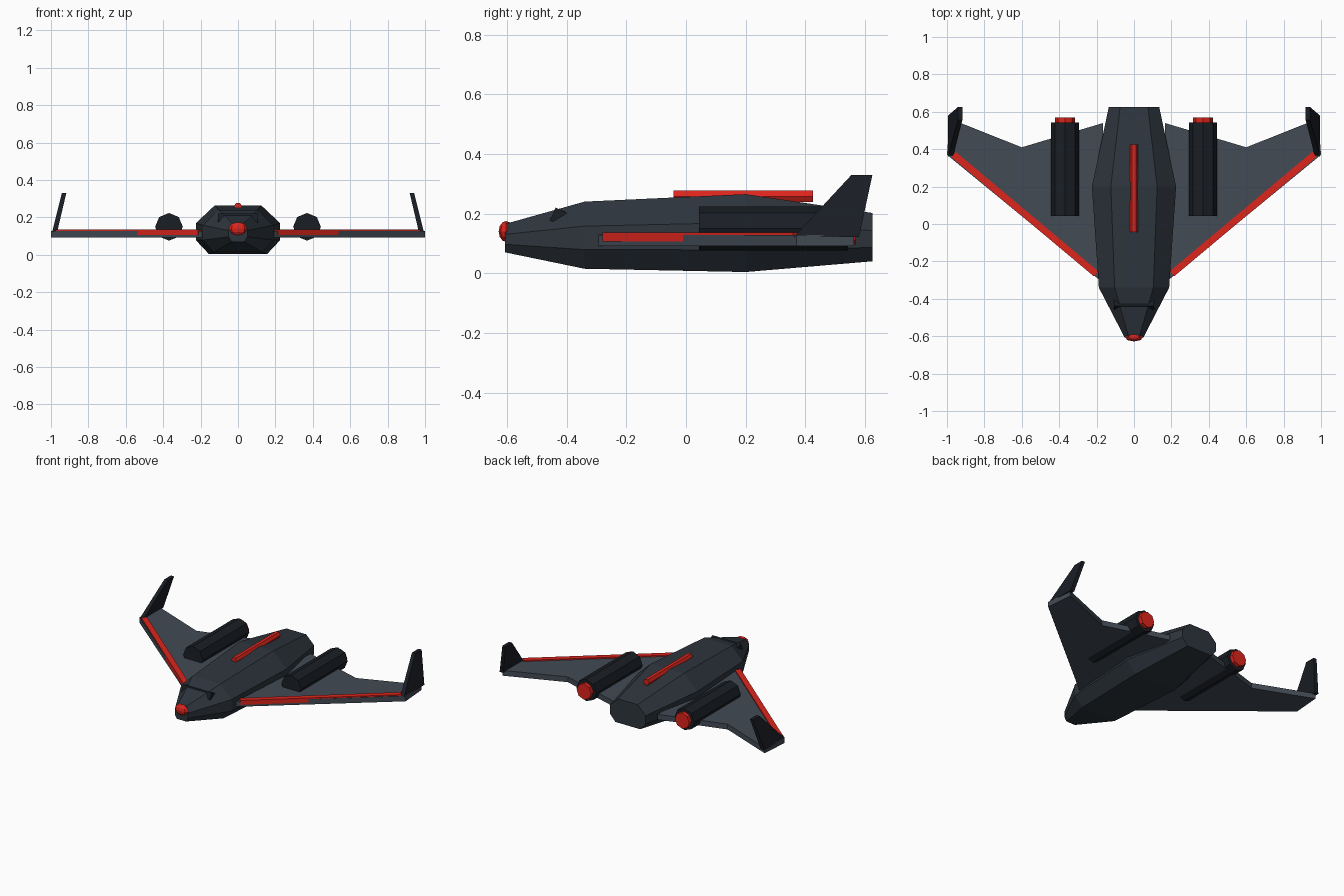
import bpy, bmesh
from math import radians, pi, atan2, hypot
from mathutils import Matrix, Vector

if "Cube" in bpy.data.objects:
    bpy.data.objects.remove(bpy.data.objects["Cube"])


def material(name, rgb):
    m = bpy.data.materials.new(name)
    m.diffuse_color = (*rgb, 1)
    m.use_nodes = True
    m.node_tree.nodes["Principled BSDF"].inputs["Base Color"].default_value = m.diffuse_color
    return m


HULL = material("hull_grey", (0.027, 0.036, 0.047))
WING = material("wing_grey", (0.054, 0.069, 0.089))
DARK = material("dark_grey", (0.010, 0.013, 0.018))
RED = material("red", (0.72, 0.018, 0.012))


def add_object(name, bm, mat):
    bmesh.ops.recalc_face_normals(bm, faces=bm.faces)
    mesh = bpy.data.meshes.new(name)
    bm.to_mesh(mesh)
    bm.free()
    mesh.materials.append(mat)
    ob = bpy.data.objects.new(name, mesh)
    bpy.context.collection.objects.link(ob)
    return ob


def loft(name, rings, mat):
    """Skin a list of equal-length point rings and cap both ends."""
    bm = bmesh.new()
    rows = [[bm.verts.new(p) for p in ring] for ring in rings]
    n = len(rows[0])
    for a, b in zip(rows, rows[1:]):
        for i in range(n):
            j = (i + 1) % n
            bm.faces.new((a[i], a[j], b[j], b[i]))
    bm.faces.new(rows[0])
    bm.faces.new(rows[-1])
    return add_object(name, bm, mat)


def box(name, size, matrix, mat):
    bm = bmesh.new()
    bmesh.ops.create_cube(bm, size=1, matrix=matrix @ Matrix.Diagonal((*size, 1)))
    return add_object(name, bm, mat)


def tube(name, x, z, y0, y1, r, sides, mat, spin=0.0):
    """Cylinder lying along y."""
    bm = bmesh.new()
    m = (Matrix.Translation((x, (y0 + y1) / 2, z)) @ Matrix.Rotation(pi / 2, 4, 'X')
         @ Matrix.Rotation(spin, 4, 'Z'))
    bmesh.ops.create_cone(bm, cap_ends=True, segments=sides, radius1=r, radius2=r,
                          depth=y1 - y0, matrix=m)
    return add_object(name, bm, mat)


def mirror(ob):
    ob.modifiers.new("mirror", 'MIRROR').use_axis[0] = True


# Fuselage: octagonal sections (y, bottom, top, half width)
def section(y, z0, z1, w):
    h = z1 - z0
    half = [(0.69 * w, z0), (w, z0 + 0.285 * h), (w, z0 + 0.635 * h), (0.55 * w, z1)]
    return [(x, y, z) for x, z in half] + [(-x, y, z) for x, z in reversed(half)]


loft("fuselage", [section(-0.607, 0.07, 0.165, 0.05), section(-0.34, 0.015, 0.24, 0.188),
                  section(0.2, 0.004, 0.265, 0.225), section(0.625, 0.04, 0.202, 0.135)], HULL)

# Nose cap
bm = bmesh.new()
bmesh.ops.create_uvsphere(bm, u_segments=8, v_segments=6, radius=1,
                          matrix=Matrix.Translation((0, -0.603, 0.14))
                          @ Matrix.Diagonal((0.05, 0.025, 0.035, 1)))
add_object("nose_cap", bm, RED)

# Cockpit visor, tilted and sunk into the nose
box("visor", (0.213, 0.041, 0.047),
    Matrix.Translation((0, -0.428, 0.19)) @ Matrix.Rotation(radians(-24), 4, 'X'), DARK)

# Spine rod
tube("spine", 0, 0.258, -0.042, 0.426, 0.022, 6, RED, spin=pi / 2)

# Wings
plan = [(0.165, -0.315), (1.0, 0.37), (0.985, 0.563), (0.6, 0.41), (0.165, 0.54)]
mirror(loft("wings", [[(x, y, z) for x, y in plan] for z in (0.092, 0.128)], WING))

# Leading edge stripes
a, b = Vector((0.203, -0.266)), Vector((0.965, 0.372))
d, c = b - a, (a + b) / 2
mirror(box("wing_stripes", (hypot(*d), 0.036, 0.03),
           Matrix.Translation((c.x, c.y, 0.121)) @ Matrix.Rotation(atan2(d.y, d.x), 4, 'Z'), RED))

# Wing tip fins, leaning inwards
low = [(0.967, 0.362), (0.994, 0.362), (0.994, 0.58), (0.967, 0.58)]
high = [(0.918, 0.555), (0.942, 0.555), (0.942, 0.625), (0.918, 0.625)]
mirror(loft("fins", [[(x, y, 0.122) for x, y in low], [(x, y, 0.33) for x, y in high]], DARK))

# Engines and exhausts
mirror(tube("engines", 0.369, 0.15, 0.044, 0.543, 0.074, 8, DARK))
mirror(tube("exhausts", 0.369, 0.15, 0.53, 0.569, 0.054, 8, RED))
